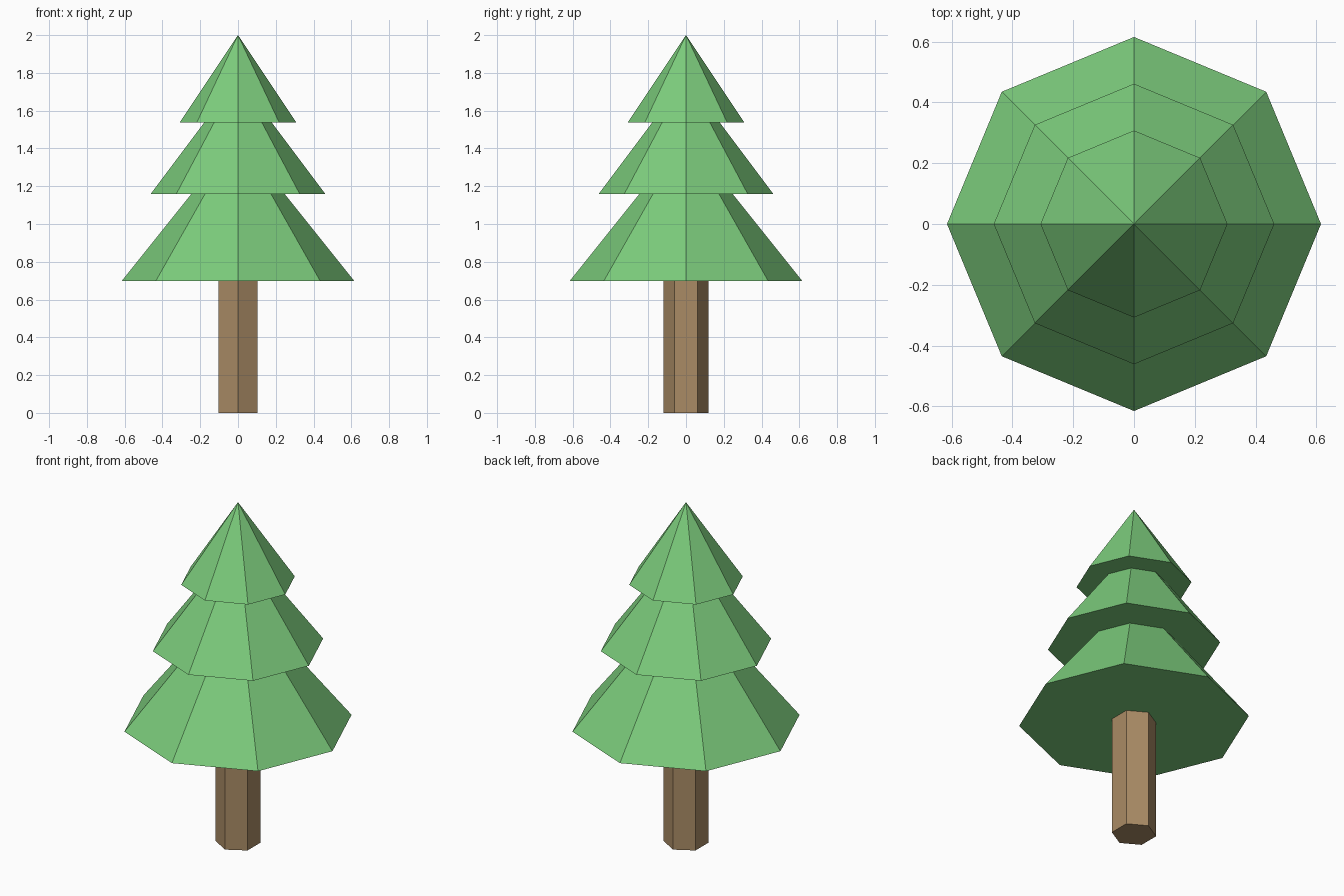
import bpy

cube = bpy.data.objects.get("Cube")
if cube:
    bpy.data.objects.remove(cube, do_unlink=True)

UNIT = 2 / 13  # the tree is thirteen units tall


def make_material(name, rgb):
    mat = bpy.data.materials.new(name)
    mat.use_nodes = True
    color = (*rgb, 1)
    mat.diffuse_color = color
    mat.node_tree.nodes["Principled BSDF"].inputs["Base Color"].default_value = color
    return mat


def finish(name, mat):
    obj = bpy.context.object
    obj.name = obj.data.name = name
    obj.data.materials.append(mat)


leaf_green = make_material("leaf green", (0.2, 0.6, 0.2))
bark_brown = make_material("bark brown", (0.4, 0.26, 0.13))

# Hexagonal trunk, its top tucked inside the lowest tier
trunk_height = 5 * UNIT
bpy.ops.mesh.primitive_cylinder_add(
    vertices=6, radius=0.12, depth=trunk_height, location=(0, 0, trunk_height / 2))
finish("trunk", bark_brown)

# Three overlapping eight-sided foliage tiers: base, height and radius in units
tiers = {
    "lower_foliage": (4.54, 5, 4),
    "middle_foliage": (7.54, 4, 3),
    "top_foliage": (10, 3, 2),
}
for name, (base, height, radius) in tiers.items():
    bpy.ops.mesh.primitive_cone_add(
        vertices=8, radius1=radius * UNIT, radius2=0, depth=height * UNIT,
        location=(0, 0, (base + height / 2) * UNIT))
    finish(name, leaf_green)
